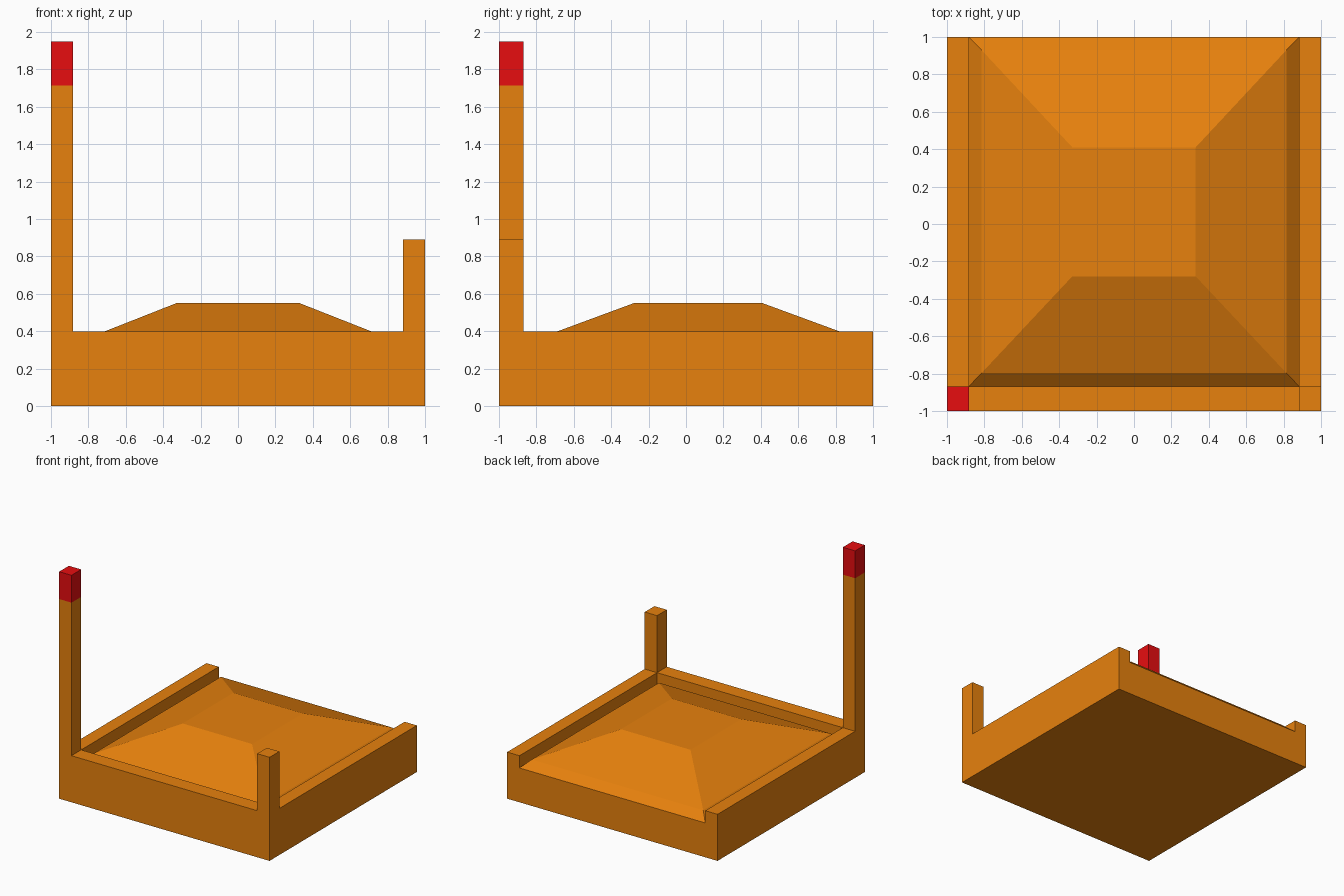
import bpy
import bmesh

if "Cube" in bpy.data.objects:
    bpy.data.objects.remove(bpy.data.objects["Cube"])


def material(name, color):
    mat = bpy.data.materials.new(name)
    mat.diffuse_color = color
    mat.use_nodes = True
    mat.node_tree.nodes["Principled BSDF"].inputs["Base Color"].default_value = mat.diffuse_color
    return mat


def finish(name, bm, mat):
    bmesh.ops.recalc_face_normals(bm, faces=bm.faces[:])
    mesh = bpy.data.meshes.new(name)
    bm.to_mesh(mesh)
    bm.free()
    mesh.materials.append(mat)
    obj = bpy.data.objects.new(name, mesh)
    bpy.context.collection.objects.link(obj)


def ring(bm, x, y0, y1, z):
    """Rectangle of vertices, counter-clockwise from front left."""
    return [bm.verts.new(p) for p in
            ((-x, y0, z), (x, y0, z), (x, y1, z), (-x, y1, z))]


def box(name, x0, x1, y0, y1, z0, z1, mat):
    bm = bmesh.new()
    bmesh.ops.create_cube(bm, size=1)
    for v in bm.verts:
        v.co = (x1 if v.co.x > 0 else x0,
                y1 if v.co.y > 0 else y0,
                z1 if v.co.z > 0 else z0)
    finish(name, bm, mat)


orange = material("orange", (0.8, 0.22, 0.004, 1))
red = material("red", (0.8, 0.004, 0.005, 1))

RIM, FLOOR = 0.40, 0.295
IN_X, IN_Y = 0.883, -0.868

# Base with a rim on three sides, open at the back
bm = bmesh.new()
low = ring(bm, 1, -1, 1, 0)
top = ring(bm, 1, -1, 1, RIM)
inner = ring(bm, IN_X, IN_Y, 1, RIM)
floor = ring(bm, IN_X, IN_Y, 1, FLOOR)
bm.faces.new(low)
bm.faces.new((top[0], top[1], top[2], inner[2], inner[1], inner[0], inner[3], top[3]))
for i, j in ((3, 0), (0, 1), (1, 2)):
    bm.faces.new((low[i], low[j], top[j], top[i]))
    bm.faces.new((inner[i], inner[j], floor[j], floor[i]))
bm.faces.new((low[2], low[3], top[3], inner[3], floor[3], floor[2], inner[2], top[2]))

# Mound inside the rim: steep edge, gentle slope, flat top
previous = floor
for x, y0, y1, z in ((0.815, -0.797, 0.93, 0.359), (0.33, -0.28, 0.41, 0.55)):
    current = ring(bm, x, y0, y1, z)
    for i in range(4):
        j = (i + 1) % 4
        bm.faces.new((previous[i], previous[j], current[j], current[i]))
    previous = current
bm.faces.new(previous)
finish("base_with_mound", bm, orange)

# Corner posts at the front, the tall one with a red tip
box("tall_post", -1, -IN_X, -1, IN_Y, RIM, 1.715, orange)
box("tall_post_tip", -1, -IN_X, -1, IN_Y, 1.715, 1.95, red)
box("short_post", IN_X, 1, -1, IN_Y, RIM, 0.89, orange)
